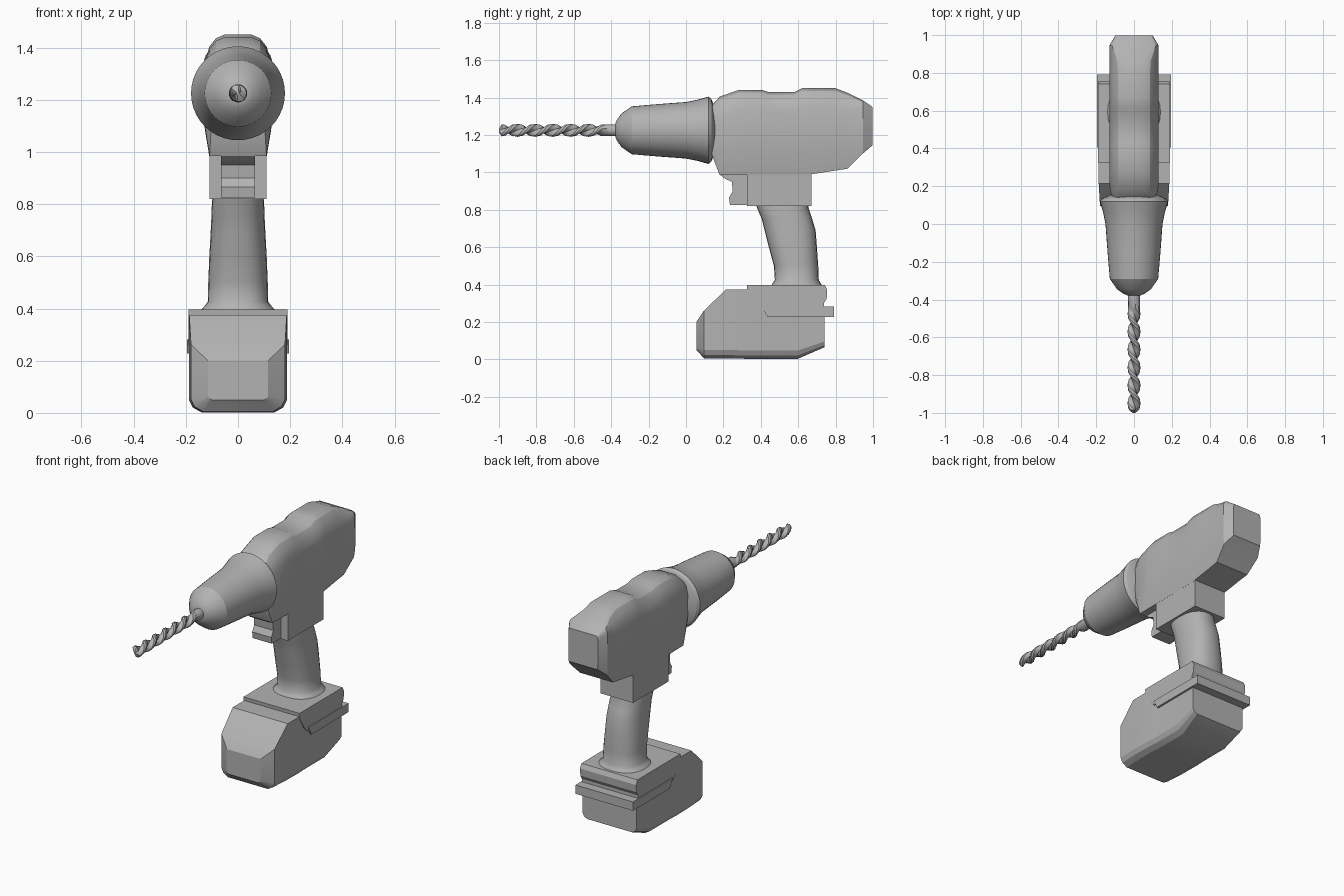
import bpy, bmesh, math
from mathutils import Vector

cube = bpy.data.objects.get("Cube")
if cube:
    bpy.data.objects.remove(cube, do_unlink=True)

grey = bpy.data.materials.new("plain grey")
grey.use_nodes = True
COLOUR = (0.45, 0.45, 0.45, 1.0)
grey.diffuse_color = COLOUR
grey.node_tree.nodes["Principled BSDF"].inputs["Base Color"].default_value = COLOUR


def loft(name, rings, smooth=30):
    """Skin a list of equal-sized closed rings and cap both ends."""
    bm = bmesh.new()
    loops = [[bm.verts.new(p) for p in ring] for ring in rings]
    n = len(loops[0])
    for a, b in zip(loops, loops[1:]):
        for i in range(n):
            j = (i + 1) % n
            bm.faces.new((a[i], a[j], b[j], b[i]))
    bm.faces.new(loops[0])
    bm.faces.new(loops[-1])
    bmesh.ops.recalc_face_normals(bm, faces=bm.faces)
    mesh = bpy.data.meshes.new(name)
    bm.to_mesh(mesh)
    bm.free()
    mesh.materials.append(grey)
    obj = bpy.data.objects.new(name, mesh)
    bpy.context.collection.objects.link(obj)
    if smooth:
        bpy.ops.object.select_all(action='DESELECT')
        obj.select_set(True)
        bpy.context.view_layer.objects.active = obj
        bpy.ops.object.shade_smooth_by_angle(angle=math.radians(smooth))
    return obj


def extrude_side(name, profile, half):
    """Side profile of (y, z) points, extruded evenly across x."""
    return loft(name, [[(x, y, z) for y, z in profile] for x in (-half, half)], 0)


def mirrored(half_ring, y):
    """Close a right-hand half section of (x, z) points around x = 0."""
    full = half_ring + [(-x, z) for x, z in reversed(half_ring)]
    return [(x, y, z) for x, z in full]


# Motor housing: y, bottom, top, half width, corner rounding
body = [
    (0.14, 1.09, 1.36, 0.115, 0.7), (0.18, 0.985, 1.405, 0.128, 1),
    (0.28, 0.985, 1.44, 0.13, 1), (0.41, 0.985, 1.44, 0.13, 1),
    (0.44, 0.985, 1.43, 0.13, 1), (0.58, 0.985, 1.43, 0.13, 1),
    (0.62, 0.985, 1.45, 0.13, 1), (0.67, 0.99, 1.45, 0.13, 1),
    (0.80, 1.01, 1.45, 0.13, 1), (0.865, 1.02, 1.425, 0.13, 0.9),
    (0.945, 1.10, 1.385, 0.13, 0.3), (0.997, 1.145, 1.35, 0.10, 0.2),
]
rings = []
for y, zb, zt, w, k in body:
    rings.append(mirrored([
        (w * (1 - 0.15 * k), zb), (w, zb + 0.12 * k), (w, zt - 0.11 * k),
        (w * (1 - 0.16 * k), zt - 0.045 * k), (w * (1 - 0.35 * k), zt - 0.014 * k),
        (w * (1 - 0.6 * k), zt)], y))
loft("motor_housing", rings, 25)

# Block under the housing, and the trigger
extrude_side("grip_block", [(0.325, 0.82), (0.67, 0.82), (0.67, 1.02), (0.325, 1.02)], 0.11)
extrude_side("trigger", [
    (0.18, 0.988), (0.21, 0.965), (0.245, 0.95), (0.25, 0.90), (0.23, 0.865),
    (0.235, 0.825), (0.34, 0.825), (0.34, 1.0), (0.19, 1.0)], 0.065)

# Handle with flared foot: z, front y, back y, half width
handle = [
    (0.84, 0.37, 0.655, 0.095), (0.81, 0.38, 0.655, 0.10), (0.75, 0.405, 0.675, 0.102),
    (0.69, 0.42, 0.693, 0.105), (0.60, 0.443, 0.70, 0.11), (0.50, 0.47, 0.707, 0.114),
    (0.425, 0.475, 0.71, 0.116), (0.41, 0.465, 0.718, 0.128), (0.392, 0.455, 0.73, 0.145),
]
SIDES = 24
rings = []
for z, y0, y1, w in handle:
    ring = []
    for i in range(SIDES):
        c, s = math.cos(math.tau * i / SIDES), math.sin(math.tau * i / SIDES)
        ring.append((w * math.copysign(abs(c) ** 0.85, c),
                     (y0 + y1) / 2 + (y1 - y0) / 2 * math.copysign(abs(s) ** 0.85, s), z))
    rings.append(ring)
loft("handle", rings, 40)

# Nose cone turned around the drill axis: y, radius
AXIS = 1.225
nose = [(-0.378, 0.035), (-0.37, 0.055), (-0.345, 0.09), (-0.29, 0.128),
        (-0.15, 0.14), (0.0, 0.151), (0.06, 0.163), (0.12, 0.18), (0.135, 0.168), (0.16, 0.11)]
rings = []
for y, r in nose:
    rings.append([(r * math.cos(math.tau * i / 40), y, AXIS + r * math.sin(math.tau * i / 40))
                  for i in range(40)])
loft("nose_cone", rings, 25)

# Twisted drill bit with two flutes, easing into a rounder shank
STEPS = 60
section = [1.0, 0.92, 0.6, 0.38, 0.6, 0.92] * 2
rings = []
for k in range(STEPS + 1):
    t = k / STEPS
    y = -0.985 + 0.635 * t
    shank = min(1, max(0, (y + 0.50) / 0.10))
    turn = math.tau * min(y, -0.45) / 0.19
    ring = []
    for i, f in enumerate(section):
        r = 0.035 * (f + (0.92 - f) * shank)
        a = math.tau * i / len(section) + turn
        ring.append((r * math.cos(a), y, AXIS + r * math.sin(a)))
    rings.append(ring)
tip = [(x * 0.3, -1.0, AXIS + (z - AXIS) * 0.3) for x, y, z in rings[0]]
loft("drill_bit", [tip] + rings, 35)

# Battery pack: y, bottom, top, half width, bottom chamfer
pack = [
    (0.055, 0.05, 0.20, 0.115, 0.015), (0.097, 0.006, 0.262, 0.18, 0.045),
    (0.215, 0.005, 0.375, 0.187, 0.045), (0.345, 0.003, 0.375, 0.187, 0.045),
    (0.40, 0.002, 0.28, 0.183, 0.045), (0.595, 0.002, 0.28, 0.183, 0.045),
    (0.74, 0.065, 0.28, 0.183, 0.03),
]
rings = []
for y, zb, zt, w, c in pack:
    rings.append(mirrored([(w - c, zb), (w - 0.3 * c, zb + 0.4 * c), (w, zb + c), (w, zt)], y))
loft("battery_pack", rings, 25)

# Mounting plate above the pack, and the raised rail around its sides and back
extrude_side("battery_mount", [
    (0.325, 0.397), (0.328, 0.36), (0.375, 0.285), (0.40, 0.26), (0.737, 0.26),
    (0.737, 0.30), (0.752, 0.325), (0.755, 0.37), (0.742, 0.397)], 0.19)
extrude_side("battery_rail", [
    (0.405, 0.282), (0.435, 0.228), (0.792, 0.228), (0.792, 0.282)], 0.195)
